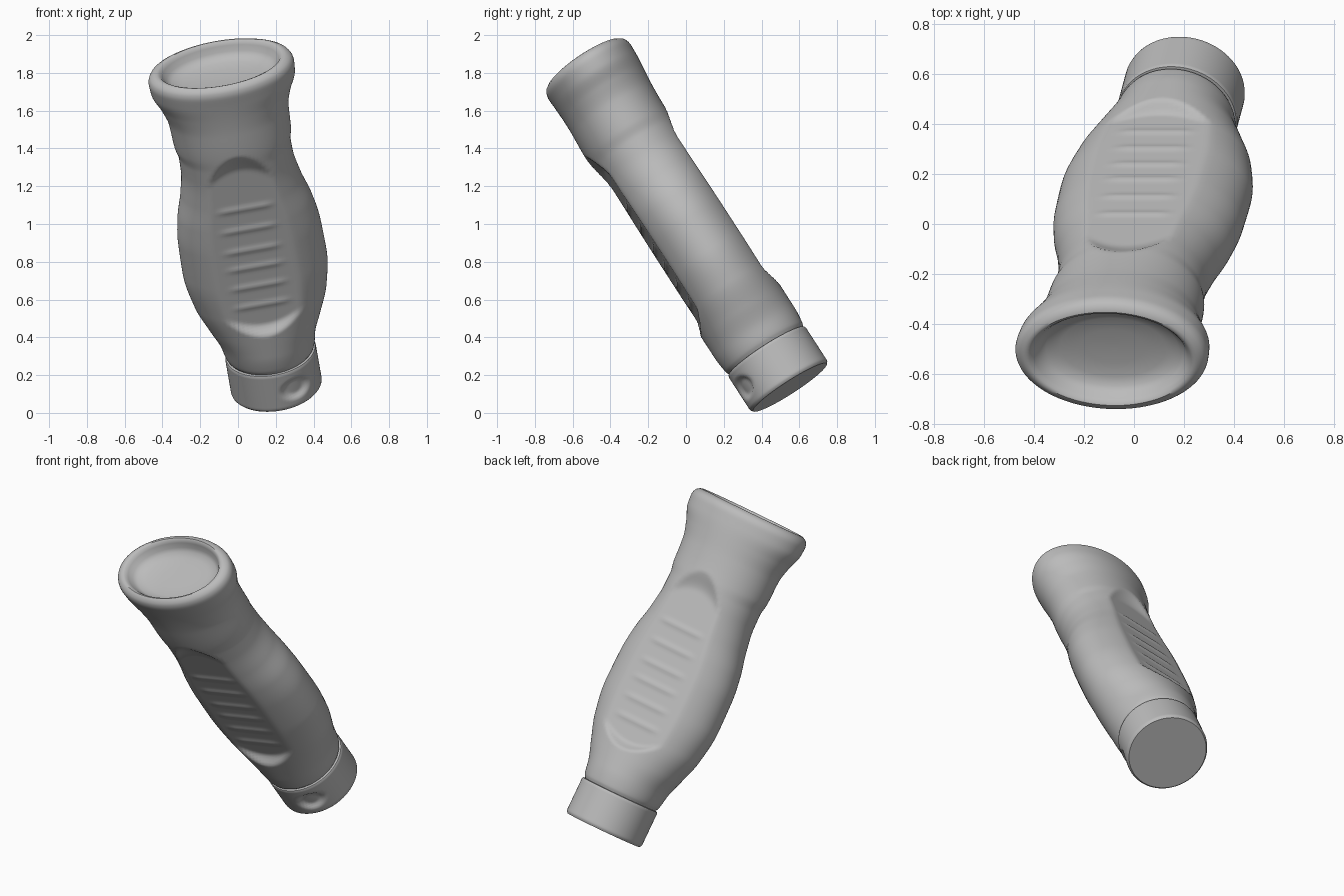
import bpy, bmesh, math
from mathutils import Vector, Matrix

if "Cube" in bpy.data.objects:
    bpy.data.objects.remove(bpy.data.objects["Cube"])

# Tilted frame: bottle axis, wide direction, thin direction
BASE = Vector((0.205, 0.55, 0.135))
AXIS = Vector((-0.146, -0.537, 0.831)).normalized()
WIDE = Vector((0.985, 0.0, 0.173))
WIDE = (WIDE - AXIS * WIDE.dot(AXIS)).normalized()
BACK = AXIS.cross(WIDE)
FRAME = Matrix((WIDE, BACK, AXIS)).transposed().to_4x4()
FRAME.translation = BASE

grey = bpy.data.materials.new("grey_plastic")
grey.diffuse_color = (0.5, 0.5, 0.5, 1)
grey.use_nodes = True
grey.node_tree.nodes["Principled BSDF"].inputs["Base Color"].default_value = grey.diffuse_color

SEG = 96


def smooth(a, b, x):
    t = min(1, max(0, (x - a) / (b - a)))
    return t * t * (3 - 2 * t)


def curve(keys, s):
    """Smooth monotone interpolation through (position, value) keys."""
    n = len(keys)

    def slope(i):
        if i == 0 or i == n - 1:
            return 0
        (a, u), (b, v), (c, w) = keys[i - 1:i + 2]
        l, r = (v - u) / (b - a), (w - v) / (c - b)
        return 0 if l * r <= 0 else 2 * l * r / (l + r)

    if s <= keys[0][0]:
        return keys[0][1]
    for i in range(n - 1):
        (a, u), (b, v) = keys[i], keys[i + 1]
        if s <= b:
            h = b - a
            t = (s - a) / h
            return ((2*t**3 - 3*t*t + 1) * u + (t**3 - 2*t*t + t) * h * slope(i)
                    + (3*t*t - 2*t**3) * v + (t**3 - t*t) * h * slope(i + 1))
    return keys[-1][1]


def loft(name, rings, angle):
    """Skin rings of points, close both ends, place in the tilted frame."""
    bm = bmesh.new()
    loops = [[bm.verts.new(p) for p in ring] for ring in rings]
    for lo, hi in zip(loops, loops[1:]):
        for i in range(SEG):
            j = (i + 1) % SEG
            bm.faces.new((lo[i], lo[j], hi[j], hi[i]))
    bm.faces.new(loops[0][::-1])
    bm.faces.new(loops[-1])
    bm.transform(FRAME)
    bmesh.ops.recalc_face_normals(bm, faces=bm.faces)
    mesh = bpy.data.meshes.new(name)
    bm.to_mesh(mesh)
    bm.free()
    mesh.materials.append(grey)
    ob = bpy.data.objects.new(name, mesh)
    bpy.context.collection.objects.link(ob)
    bpy.ops.object.select_all(action='DESELECT')
    ob.select_set(True)
    bpy.context.view_layer.objects.active = ob
    bpy.ops.object.shade_smooth_by_angle(angle=math.radians(angle))
    return ob


ANGLES = [2 * math.pi * i / SEG for i in range(SEG)]

# Body profile: half width, half thickness
WIDTH = [(0.22, 0.222), (0.25, 0.238), (0.34, 0.258), (0.45, 0.302), (0.6, 0.356),
         (0.8, 0.386), (1.0, 0.382), (1.15, 0.362), (1.3, 0.324), (1.45, 0.301),
         (1.53, 0.300), (1.6, 0.313), (1.75, 0.322), (1.85, 0.35), (1.94, 0.386),
         (2.0, 0.39), (2.035, 0.378), (2.05, 0.355)]
THICK = [(0.22, 0.222), (0.25, 0.24), (0.35, 0.25), (0.5, 0.25), (1.5, 0.25),
         (1.75, 0.249), (1.95, 0.258), (2.0, 0.26), (2.035, 0.25), (2.05, 0.23)]
RIBS = [0.66, 0.78, 0.9, 1.01, 1.14, 1.27]


def body_point(s, a):
    w, t = curve(WIDTH, s), curve(THICK, s)
    x, y = w * math.cos(a), t * math.sin(a)
    # grip panels: front and back pressed flat between two arched ends
    low = 0.47 + 1.6 * x * x
    high = 1.66 - 2.5 * x * x
    press = smooth(low, low + 0.07, s) * (1 - smooth(high - 0.16, high, s))
    limit = 0.255 - 0.05 * press
    # small finger ribs across each panel
    fade = 1 - smooth(0.1, 0.17, abs(x))
    rib = sum(math.exp(-((s - r) / 0.016) ** 2) for r in RIBS)
    limit += 0.006 * rib * fade * press
    if press > 0 and abs(y) > limit:
        y = math.copysign(limit, y)
    return (x, y + 0.016 * smooth(1.6, 1.95, s), s)


STEPS = 150
body_rings = [[body_point(0.22 + 1.83 * k / STEPS, a) for a in ANGLES]
              for k in range(STEPS + 1)]
# dished top inside the rounded rim
for f, s in [(0.96, 2.053), (0.92, 2.048), (0.88, 2.03), (0.83, 2.0), (0.76, 1.98),
             (0.6, 1.967), (0.35, 1.96), (0.05, 1.958)]:
    body_rings.append([(0.355 * f * math.cos(a), 0.016 + 0.23 * f * math.sin(a), s)
                       for a in ANGLES])
loft("bottle_body", body_rings, 40)


# Round cap at the lower end, with one oval thumb dent on its front
def cap_point(r, s, a):
    x, y = r * math.cos(a), r * math.sin(a)
    arc = (a - math.radians(295) + math.pi) % (2 * math.pi) - math.pi
    d = math.hypot(arc * 0.24 / 0.095, (s - 0.115) / 0.07)
    k = 1 - 0.09 * (1 - smooth(0.55, 1.0, d))
    return (x * k, y * k, s)


cap_rings = [[cap_point(0.232, 0.0, a) for a in ANGLES],
             [cap_point(0.241, 0.01, a) for a in ANGLES]]
cap_rings += [[cap_point(0.243, 0.02 + 0.2 * k / 20, a) for a in ANGLES]
              for k in range(21)]
cap_rings += [[cap_point(0.239, 0.229, a) for a in ANGLES],
              [cap_point(0.222, 0.232, a) for a in ANGLES]]
loft("bottle_cap", cap_rings, 40)
